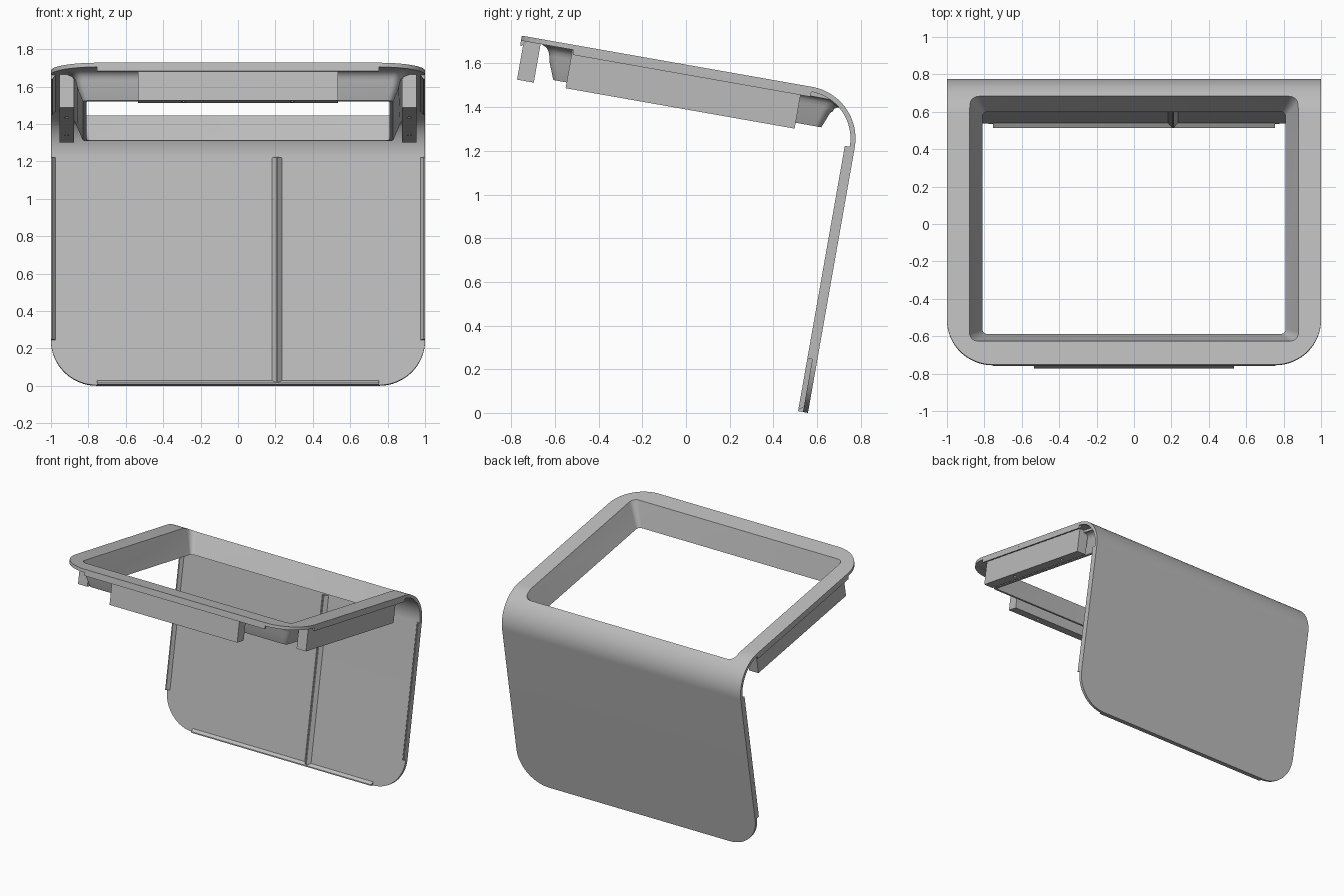
import bpy, bmesh, math
from mathutils import Matrix, Vector

if "Cube" in bpy.data.objects:
    bpy.data.objects.remove(bpy.data.objects["Cube"], do_unlink=True)

grey = bpy.data.materials.new("plain_grey")
grey.use_nodes = True
grey.diffuse_color = (0.5, 0.5, 0.5, 1)
grey.node_tree.nodes["Principled BSDF"].inputs["Base Color"].default_value = (0.5, 0.5, 0.5, 1)

# Everything is laid out square (x, back, up), then tilted by ten degrees
TILT = Matrix.Translation((0, 0.003, 0)) @ Matrix.Rotation(math.radians(-10), 4, "X")
FRONT, BACK, TOP, BOTTOM = -1.043, 0.547, 1.57, 0.0965
SHEET, LIP, CORNER, BEND = 0.023, 0.046, 0.245, 0.24
BEND_U, BEND_V = BACK - BEND, TOP - BEND


def make(name, verts, faces):
    mesh = bpy.data.meshes.new(name)
    mesh.from_pydata([TILT @ Vector(v) for v in verts], [], faces)
    bm = bmesh.new()
    bm.from_mesh(mesh)
    if any(not e.is_boundary for e in bm.edges) and not any(e.is_boundary for e in bm.edges):
        bmesh.ops.recalc_face_normals(bm, faces=bm.faces)
    bm.to_mesh(mesh)
    bm.free()
    mesh.materials.append(grey)
    ob = bpy.data.objects.new(name, mesh)
    bpy.context.collection.objects.link(ob)
    return ob


def loft(name, rings):
    n = len(rings[0])
    faces = [list(range(n))[::-1], [(len(rings) - 1) * n + i for i in range(n)]]
    for r in range(len(rings) - 1):
        for i in range(n):
            j = (i + 1) % n
            faces.append([r * n + i, r * n + j, r * n + n + j, r * n + n + i])
    return make(name, [p for ring in rings for p in ring], faces)


def prism(name, section, direction):
    d = Vector(direction)
    return loft(name, [[Vector(p) for p in section], [Vector(p) + d for p in section]])


def box(name, lo, hi):
    (a, b, c), (d, e, f) = lo, hi
    return prism(name, [(a, b, c), (d, b, c), (d, e, c), (a, e, c)], (0, 0, f - c))


def bake(ob):
    mesh = bpy.data.meshes.new_from_object(ob.evaluated_get(bpy.context.evaluated_depsgraph_get()))
    ob.modifiers.clear()
    ob.data = mesh


def boolean(ob, other, operation):
    mod = ob.modifiers.new("boolean", "BOOLEAN")
    mod.object, mod.operation, mod.solver = other, operation, "EXACT"
    bake(ob)
    bpy.data.objects.remove(other, do_unlink=True)


def arc(radius, steps=24):
    angles = [math.pi / 2 * (1 - i / steps) for i in range(steps + 1)]
    return [(BEND_U + radius * math.cos(a), BEND_V + radius * math.sin(a)) for a in angles]


# Bent sheet: rounded front edge, bend, rounded bottom edge
corner = []
for i in range(17):
    a = math.pi / 2 * i / 16
    corner.append((CORNER * (1 - math.cos(a)), 1 - CORNER + CORNER * math.sin(a)))
rows = [(FRONT + d, TOP, w) for d, w in corner]
rows += [(u, v, 1) for u, v in arc(BEND)]
rows += [(BACK, BOTTOM + d, w) for d, w in reversed(corner)]
verts = [(s * w, u, v) for u, v, w in rows for s in (-1, 1)]
faces = [[2 * i, 2 * i + 1, 2 * i + 3, 2 * i + 2] for i in range(len(rows) - 1)]
sheet = make("bent_sheet", verts, faces)
solid = sheet.modifiers.new("thickness", "SOLIDIFY")
solid.thickness, solid.offset = SHEET, -1
bake(sheet)


# Sloped collar around the opening
def ring(offset, v, follow=False):
    x, u0, u1 = 0.81 + offset, -0.846 - offset, 0.36 + offset
    r = max(0.012, 0.025 + 0.3 * offset)
    pts = []
    for k, (cx, cu) in enumerate([(x - r, u1 - r), (r - x, u1 - r), (r - x, u0 + r), (x - r, u0 + r)]):
        for i in range(7):
            a = math.pi / 2 * (k + i / 6)
            px, pu = cx + r * math.cos(a), cu + r * math.sin(a)
            over = max(0, pu - BEND_U)
            drop = BEND - math.sqrt(BEND ** 2 - over ** 2) if follow else 0
            pts.append((px, pu, v - drop))
    return pts


def slope(v):
    return 0.4 * (v - 1.395)


collar = loft("collar", [ring(0.02, 1.395), ring(0.02 + slope(1.47), 1.47), ring(0.057, 1.5, True),
                         ring(0.064, 1.52, True), ring(0.078, 1.537, True),
                         ring(0.105, 1.549, True), ring(0.107, 1.6)])
profile = [(-1.2, TOP - 0.01)] + arc(BEND - 0.01) + [(BACK - 0.01, 1), (-1.2, 1)]
boolean(collar, prism("limit", [(-1.1, u, v) for u, v in profile], (2.2, 0, 0)), "INTERSECT")
boolean(sheet, collar, "UNION")
boolean(sheet, loft("opening", [ring(slope(1.33), 1.33), ring(slope(1.65), 1.65)]), "DIFFERENCE")

# Bevelled lips along the straight edges, inside the sheet
IN_U, IN_V = BACK - SHEET, TOP - SHEET
LIP_U, LIP_V = BACK - LIP, TOP - LIP
for side, s in (("left", 1), ("right", -1)):
    xs = (s, s * 0.975, s * 0.992)
    prism(side + "_panel_lip", [(xs[0], IN_U, 0), (xs[1], IN_U, 0), (xs[2], LIP_U, 0), (xs[0], LIP_U, 0)],
          (0, 0, BEND_V - BOTTOM - CORNER)).data.transform(
              Matrix.Translation(TILT.to_3x3() @ Vector((0, 0, BOTTOM + CORNER))))
    u = FRONT + CORNER
    prism(side + "_top_lip", [(xs[0], u, IN_V), (xs[1], u, IN_V), (xs[2], u, LIP_V), (xs[0], u, LIP_V)],
          (0, BEND_U - u, 0))
x = CORNER - 1
prism("bottom_lip", [(x, IN_U, BOTTOM), (x, IN_U, BOTTOM + 0.025), (x, LIP_U, BOTTOM + 0.008),
                     (x, LIP_U, BOTTOM)], (-2 * x, 0, 0))
prism("front_lip", [(x, FRONT, IN_V), (x, FRONT + 0.025, IN_V), (x, FRONT + 0.008, LIP_V),
                    (x, FRONT, LIP_V)], (-2 * x, 0, 0))

# Ridge down the back panel
prism("panel_ridge", [(0.182, IN_U, BOTTOM), (0.234, IN_U, BOTTOM), (0.211, LIP_U, BOTTOM),
                      (0.205, LIP_U, BOTTOM)], (0, 0, BEND_V - BOTTOM))


# Mounting rails with screw holes underneath
def rail(name, lo, hi, holes):
    ob = box(name, (*lo, 1.368), (*hi, TOP - 0.02))
    for hx, hu in holes:
        circle = [(hx + 0.012 * math.cos(i * math.pi / 8), hu + 0.012 * math.sin(i * math.pi / 8), 1.35)
                  for i in range(16)]
        boolean(ob, prism("hole", circle, (0, 0, 0.09)), "DIFFERENCE")


rail("front_rail", (-0.535, -1.03), (0.535, -0.952), [(-0.29, -0.991), (0.29, -0.991)])
rail("left_rail", (0.877, -0.804), (0.955, 0.261), [(0.916, -0.5), (0.916, 0.04)])
rail("right_rail", (-0.955, -0.804), (-0.877, 0.261), [(-0.916, -0.5), (-0.916, 0.04)])

# Smooth the curved surfaces, keep edges sharp
bpy.ops.object.select_all(action="DESELECT")
for ob in bpy.context.collection.objects:
    if ob.type == "MESH" and grey.name in ob.data.materials:
        ob.select_set(True)
        bpy.context.view_layer.objects.active = ob
bpy.ops.object.shade_smooth_by_angle(angle=math.radians(30))
